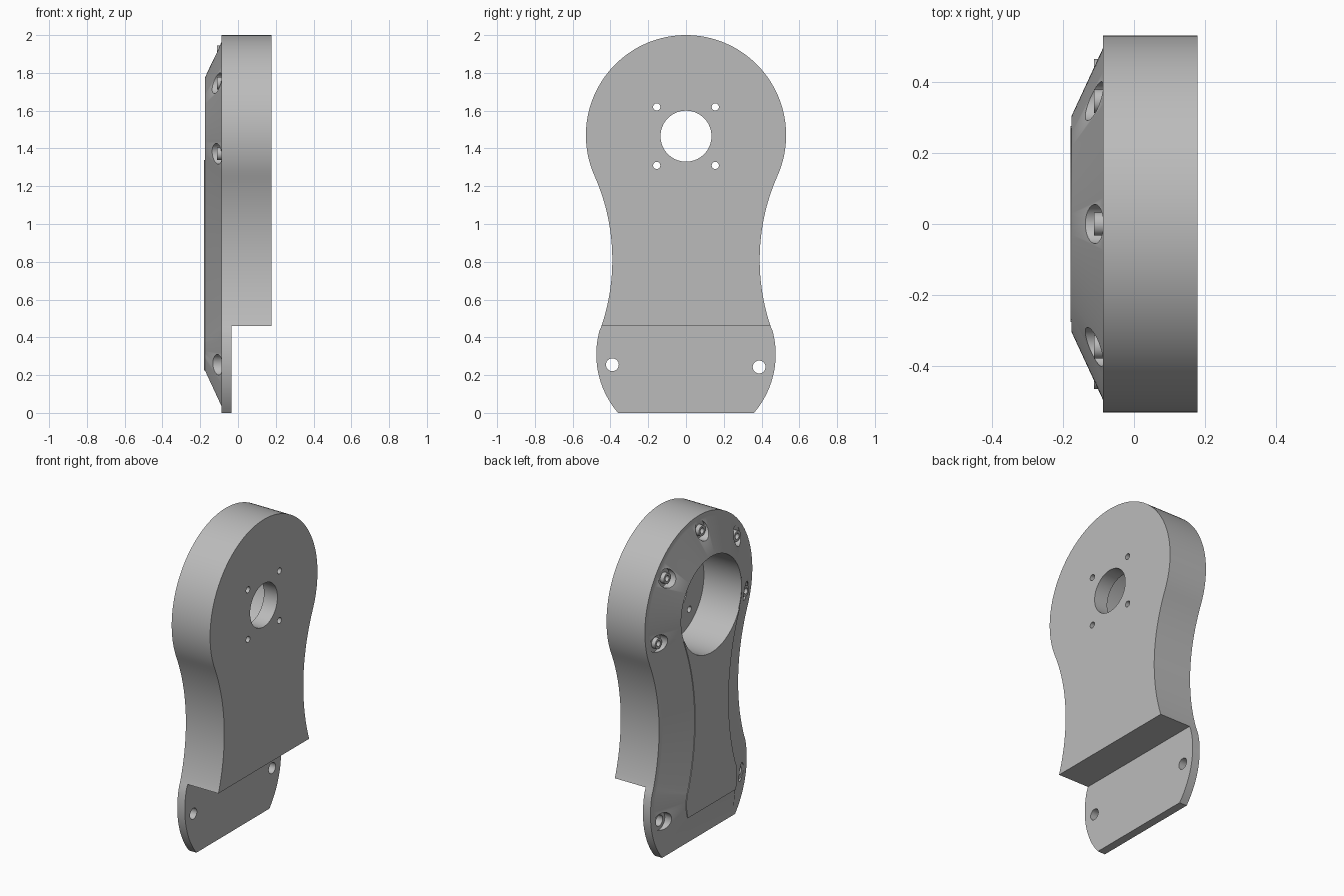
import bpy, bmesh, math
from mathutils import Matrix, Vector

cube = bpy.data.objects.get("Cube")
if cube:
    bpy.data.objects.remove(cube, do_unlink=True)

grey = bpy.data.materials.new("plain grey")
grey.use_nodes = True
grey.diffuse_color = (0.5, 0.5, 0.5, 1)
grey.node_tree.nodes["Principled BSDF"].inputs["Base Color"].default_value = (0.5, 0.5, 0.5, 1)

HEAD_Z, FOOT_Z, WAIST_Z = 1.47, 0.31, 0.81
HEAD_R, FOOT_R, WAIST_R, WAIST_Y = 0.53, 0.475, 1.096, 1.486
BACK, LEDGE, FACE = 0.178, -0.087, -0.175


def arc(cy, cz, r, a0, a1, n):
    return [(cy + r * math.cos(a0 + (a1 - a0) * i / n),
             cz + r * math.sin(a0 + (a1 - a0) * i / n)) for i in range(n + 1)]


def outline(o):
    """Head, waist and foot arcs, moved inwards by o, as (y, z) points."""
    head_a = math.atan2(WAIST_Z - HEAD_Z, WAIST_Y)
    foot_a = math.atan2(WAIST_Z - FOOT_Z, WAIST_Y)
    cut_a = math.asin((o - FOOT_Z) / (FOOT_R - o))
    half = arc(0, HEAD_Z, HEAD_R - o, math.pi / 2, head_a, 40)
    half += arc(WAIST_Y, WAIST_Z, WAIST_R + o, math.pi + head_a, math.pi + foot_a, 24)[1:]
    half += arc(0, FOOT_Z, FOOT_R - o, foot_a, cut_a, 16)[1:]
    return half + [(-y, z) for y, z in reversed(half[1:])]


def finish(name, bm):
    bmesh.ops.recalc_face_normals(bm, faces=bm.faces)
    mesh = bpy.data.meshes.new(name)
    bm.to_mesh(mesh)
    bm.free()
    obj = bpy.data.objects.new(name, mesh)
    bpy.context.collection.objects.link(obj)
    mesh.materials.append(grey)
    return obj


def loft(name, sections):
    """Solid through matching rings, each given as (x, points)."""
    bm = bmesh.new()
    rings = [[bm.verts.new((x, y, z)) for y, z in pts] for x, pts in sections]
    n = len(rings[0])
    for a, b in zip(rings, rings[1:]):
        for i in range(n):
            j = (i + 1) % n
            bm.faces.new((a[i], a[j], b[j], b[i]))
    bm.faces.new(rings[0])
    bm.faces.new(rings[-1])
    return finish(name, bm)


def rod(name, y, z, r, x0, x1, sides=32):
    bm = bmesh.new()
    place = Matrix.Translation(((x0 + x1) / 2, y, z)) @ Matrix.Rotation(math.pi / 2, 4, 'Y')
    bmesh.ops.create_cone(bm, cap_ends=True, segments=sides, radius1=r, radius2=r,
                          depth=x1 - x0, matrix=place)
    return finish(name, bm)


def box(name, lo, hi):
    bm = bmesh.new()
    lo, hi = Vector(lo), Vector(hi)
    bmesh.ops.create_cube(bm, size=1, matrix=Matrix.Translation((lo + hi) / 2)
                          @ Matrix.Diagonal((*(hi - lo), 1)))
    return finish(name, bm)


def cut(obj, cutter):
    cutter.hide_render = True
    mod = obj.modifiers.new("cut", 'BOOLEAN')
    mod.operation, mod.solver, mod.object = 'DIFFERENCE', 'EXACT', cutter
    bpy.context.view_layer.objects.active = obj
    bpy.ops.object.modifier_apply(modifier=mod.name)
    bpy.data.objects.remove(cutter, do_unlink=True)


def smooth(obj):
    bpy.ops.object.select_all(action='DESELECT')
    obj.select_set(True)
    bpy.context.view_layer.objects.active = obj
    bpy.ops.object.shade_smooth_by_angle(angle=math.radians(25))


# Housing with a sloped cover side and a thin foot flange
body = loft("housing", [(BACK, outline(0)), (LEDGE, outline(0)),
                        (LEDGE, outline(0.035)), (FACE, outline(0.225))])
cut(body, box("step_cutter", (-0.035, -1, -1), (1, 1, 0.46)))

# Large bore, shaft hole and four mounting holes
cut(body, rod("bore_cutter", 0, HEAD_Z, 0.298, -0.4, 0.085, 96))
cut(body, rod("shaft_cutter", 0, HEAD_Z - 0.005, 0.135, -0.4, 0.4, 64))
for y in (-0.155, 0.155):
    for z in (-0.155, 0.155):
        cut(body, rod("mount_cutter", y, HEAD_Z - 0.005 + z, 0.019, -0.4, 0.4, 24))

# Head pockets with hollow sleeves
for k in range(-2, 3):
    a = math.pi / 2 + k * 2 * math.pi / 7
    y, z = 0.442 * math.cos(a), HEAD_Z + 0.442 * math.sin(a)
    cut(body, rod("pocket_cutter", y, z, 0.055, -0.4, LEDGE + 0.001))
    cut(body, rod("bolt_cutter", y, z, 0.018, -0.4, 0.02, 24))
    sleeve = rod("sleeve", y, z, 0.033, -0.112, -0.08)
    cut(sleeve, rod("sleeve_cutter", y, z, 0.018, -0.4, 0.4, 24))
    smooth(sleeve)

# Foot pockets with through holes
for y, z in ((-0.39, 0.255), (0.387, 0.243)):
    cut(body, rod("pocket_cutter", y, z, 0.055, -0.4, LEDGE + 0.001))
    cut(body, rod("foot_hole_cutter", y, z, 0.034, -0.4, 0.4))
smooth(body)

# Thin raised panel below the bore
panel = loft("raised_panel", [(FACE + 0.002, outline(0.225)), (-0.179, outline(0.225))])
cut(panel, box("panel_cutter", (-1, -1, 1.34), (1, 1, 3)))
cut(panel, rod("panel_bore_cutter", 0, HEAD_Z, 0.298, -0.4, 0.4, 96))
smooth(panel)
